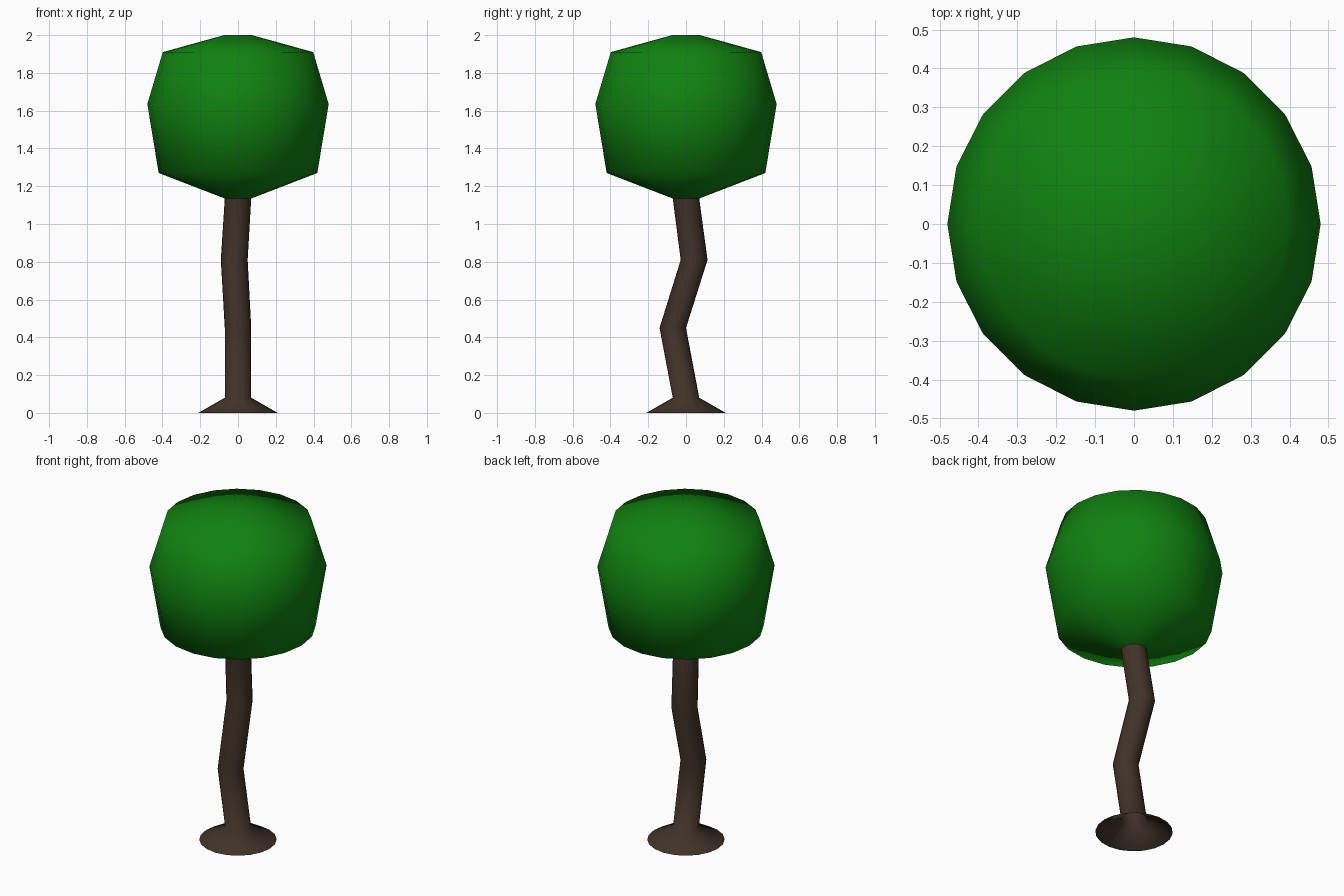
import bpy, bmesh, math

if "Cube" in bpy.data.objects:
    bpy.data.objects.remove(bpy.data.objects["Cube"])

SIDES = 20


def material(name, color):
    m = bpy.data.materials.new(name)
    m.diffuse_color = (*color, 1)
    m.use_nodes = True
    m.node_tree.nodes["Principled BSDF"].inputs["Base Color"].default_value = m.diffuse_color
    return m


def loft(name, rings, mat, cap_top=False):
    """Skin a stack of round rings given as (x, y, z, radius)."""
    bm = bmesh.new()
    loops = []
    for x, y, z, r in rings:
        loops.append([bm.verts.new((x + r * math.cos(2 * math.pi * i / SIDES),
                                    y + r * math.sin(2 * math.pi * i / SIDES), z))
                      for i in range(SIDES)])
    for a, b in zip(loops, loops[1:]):
        for i in range(SIDES):
            j = (i + 1) % SIDES
            bm.faces.new((a[i], a[j], b[j], b[i]))
    if cap_top:
        bm.faces.new(loops[-1])
    for f in bm.faces:
        f.smooth = True
    me = bpy.data.meshes.new(name)
    bm.to_mesh(me)
    bm.free()
    me.materials.append(mat)
    ob = bpy.data.objects.new(name, me)
    bpy.context.collection.objects.link(ob)
    return ob


bark = material("bark brown", (0.052, 0.032, 0.021))
leaf = material("leaf green", (0.005, 0.22, 0.005))

# Crooked trunk with flared foot, open underneath
loft("trunk", [(0, 0, 0, 0.21), (0, 0, 0.08, 0.07), (0, -0.07, 0.45, 0.07),
               (-0.02, 0.043, 0.81, 0.071), (0, 0, 1.135, 0.07)], bark)

# Faceted round crown
loft("crown", [(0, 0, 1.135, 0.07), (0, 0, 1.27, 0.42), (0, 0, 1.635, 0.48),
               (0, 0, 1.91, 0.398), (0, 0, 2.0, 0.073)], leaf, cap_top=True)
